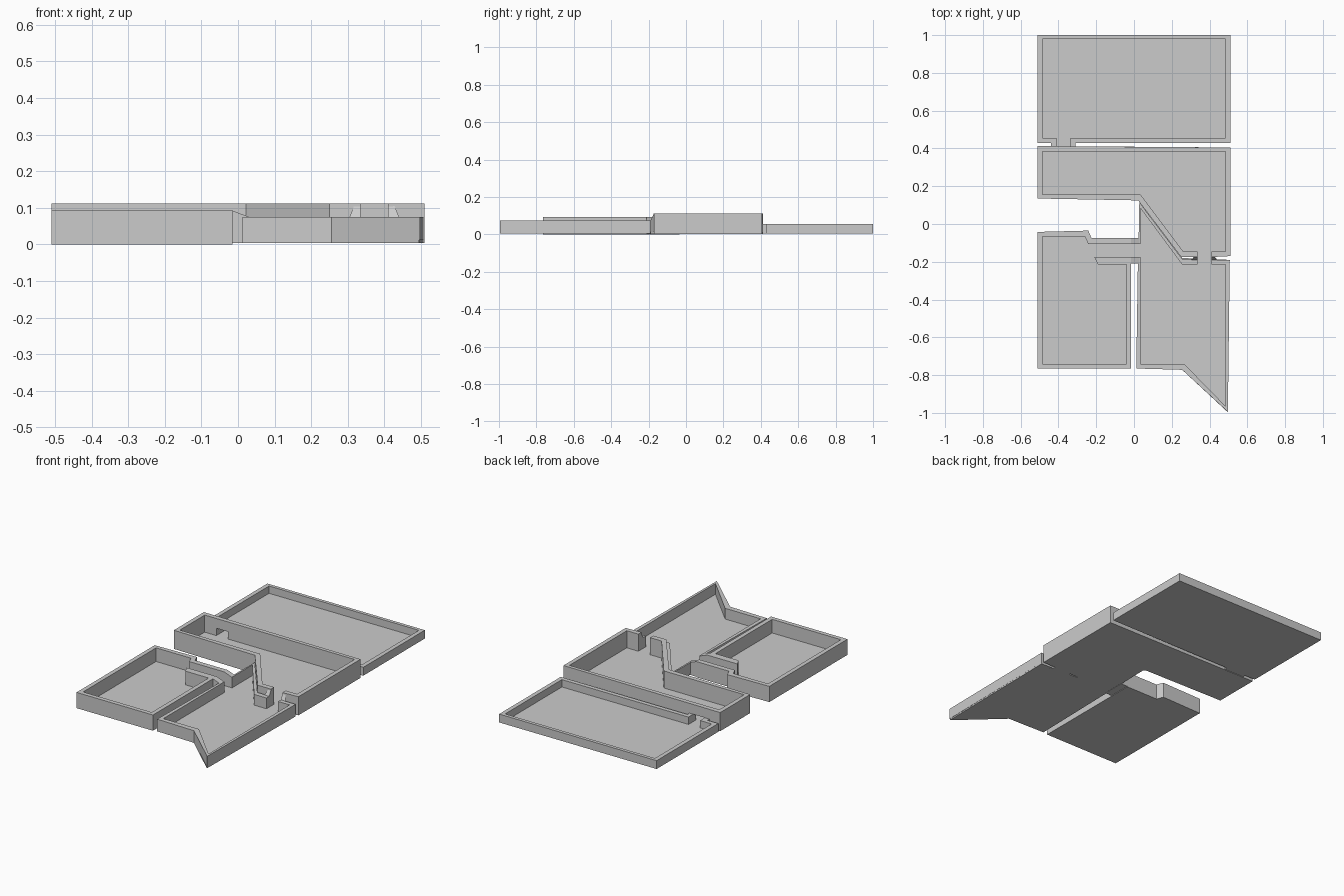
import bpy, bmesh


def prism(name, pts, z0, z1):
    """Extrude a plan outline; a third value in a point overrides its top height."""
    bm = bmesh.new()
    low = [bm.verts.new((p[0], p[1], z0)) for p in pts]
    top = [bm.verts.new((p[0], p[1], p[2] if len(p) > 2 else z1)) for p in pts]
    n = len(pts)
    bm.faces.new(low[::-1])
    bm.faces.new(top)
    for i in range(n):
        j = (i + 1) % n
        bm.faces.new((low[i], low[j], top[j], top[i]))
    bmesh.ops.recalc_face_normals(bm, faces=bm.faces)
    me = bpy.data.meshes.new(name)
    bm.to_mesh(me)
    bm.free()
    ob = bpy.data.objects.new(name, me)
    bpy.context.collection.objects.link(ob)
    return ob


def wall(name, outer, inner, height, z0=0.012):
    """Wall between two matching runs of plan points."""
    return prism(name, outer + inner[::-1], z0, height)


F = 0.012                                   # floor surface
BACK, MID, LEFT, RIGHT = 0.055, 0.112, 0.092, 0.075

# Back room
prism("back_room_floor", [(-.51, .43), (.51, .43), (.51, 1), (-.51, 1)], .006, F)
wall("back_room_walls",
     [(-.335, .43), (.51, .43), (.51, 1), (-.51, 1), (-.51, .43), (-.41, .43)],
     [(-.335, .455), (.485, .455), (.485, .98), (-.485, .98), (-.485, .455), (-.41, .455)], BACK)

# Passage from back room to middle room
prism("back_passage_floor", [(-.44, .405), (-.31, .405), (-.31, .43), (-.44, .43)], .006, F)
for side, x0, x1 in (("left", -.44, -.41), ("right", -.335, -.31)):
    prism("back_passage_wall_" + side, [(x0, .405), (x1, .405), (x1, .43), (x0, .43)], F, BACK)

# Middle room with diagonal corner
prism("middle_room_floor",
      [(-.51, .135), (.022, .125), (.25, -.175), (.51, -.17), (.51, .405), (-.51, .413)], .003, F)
wall("middle_room_east_walls",
     [(.41, -.175), (.51, -.17), (.51, .405), (-.335, .411)],
     [(.41, -.145), (.485, -.145), (.485, .385), (-.335, .385)], MID)
wall("middle_room_west_walls",
     [(-.41, .412), (-.51, .413), (-.51, .135), (.022, .125), (.25, -.175), (.335, -.175)],
     [(-.41, .385), (-.485, .385), (-.485, .155), (.035, .155), (.26, -.145), (.335, -.145)], MID)
prism("middle_room_door_lintel",
      [(-.41, .385), (-.335, .385), (-.335, .411), (-.41, .412)], BACK, MID)

# Passage from middle room to right room, with sloping jambs
prism("side_passage_floor", [(.305, -.2), (.44, -.2), (.425, -.17), (.32, -.17)], .003, F)
prism("side_jamb_left",
      [(.335, -.19, RIGHT), (.335, -.17, MID), (.32, -.17, MID), (.305, -.19, RIGHT)], F, MID)
prism("side_jamb_right",
      [(.41, -.19, RIGHT), (.44, -.19, RIGHT), (.425, -.17, MID), (.41, -.17, MID)], F, MID)

# Right room with pointed front corner
prism("right_room_floor",
      [(.012, -.765), (.255, -.772), (.495, -.995), (.507, -.19), (.255, -.18),
       (.03, .115)], .004, F)
wall("right_room_outer_walls",
     [(.41, -.19), (.507, -.19), (.497, -.995), (.255, -.772), (.012, -.765), (.021, -.175)],
     [(.41, -.215), (.485, -.215), (.485, -.965), (.265, -.74), (.035, -.74), (.035, -.175)], RIGHT)
wall("right_room_diagonal_wall",
     [(.024, -.105), (.028, .115), (.255, -.185), (.335, -.185)],
     [(.035, -.105), (.035, .082), (.255, -.215), (.335, -.215)], RIGHT)

# Left room with corridor leading to the right room
prism("left_room_floor",
      [(-.51, -.765), (-.015, -.765), (-.015, -.075), (-.225, -.075), (-.242, -.035),
       (-.51, -.042)], 0, F)
wall("left_room_walls",
     [(-.015, -.075), (-.225, -.075), (-.242, -.035), (-.51, -.042), (-.51, -.765),
      (-.015, -.765), (-.015, -.175), (-.21, -.175)],
     [(-.015, -.105), (-.243, -.105), (-.26, -.065), (-.485, -.065), (-.485, -.74),
      (-.04, -.74), (-.04, -.215), (-.19, -.215)], LEFT)
prism("corridor_floor", [(-.015, -.21), (.03, -.21), (.03, -.075), (-.015, -.075)], .003, F)
for side, y0, y1 in (("north", -.105, -.075), ("south", -.21, -.175)):
    prism("corridor_link_wall_" + side,
          [(-.015, y0, LEFT), (.03, y0, RIGHT), (.03, y1, RIGHT), (-.015, y1, LEFT)], F, LEFT)
